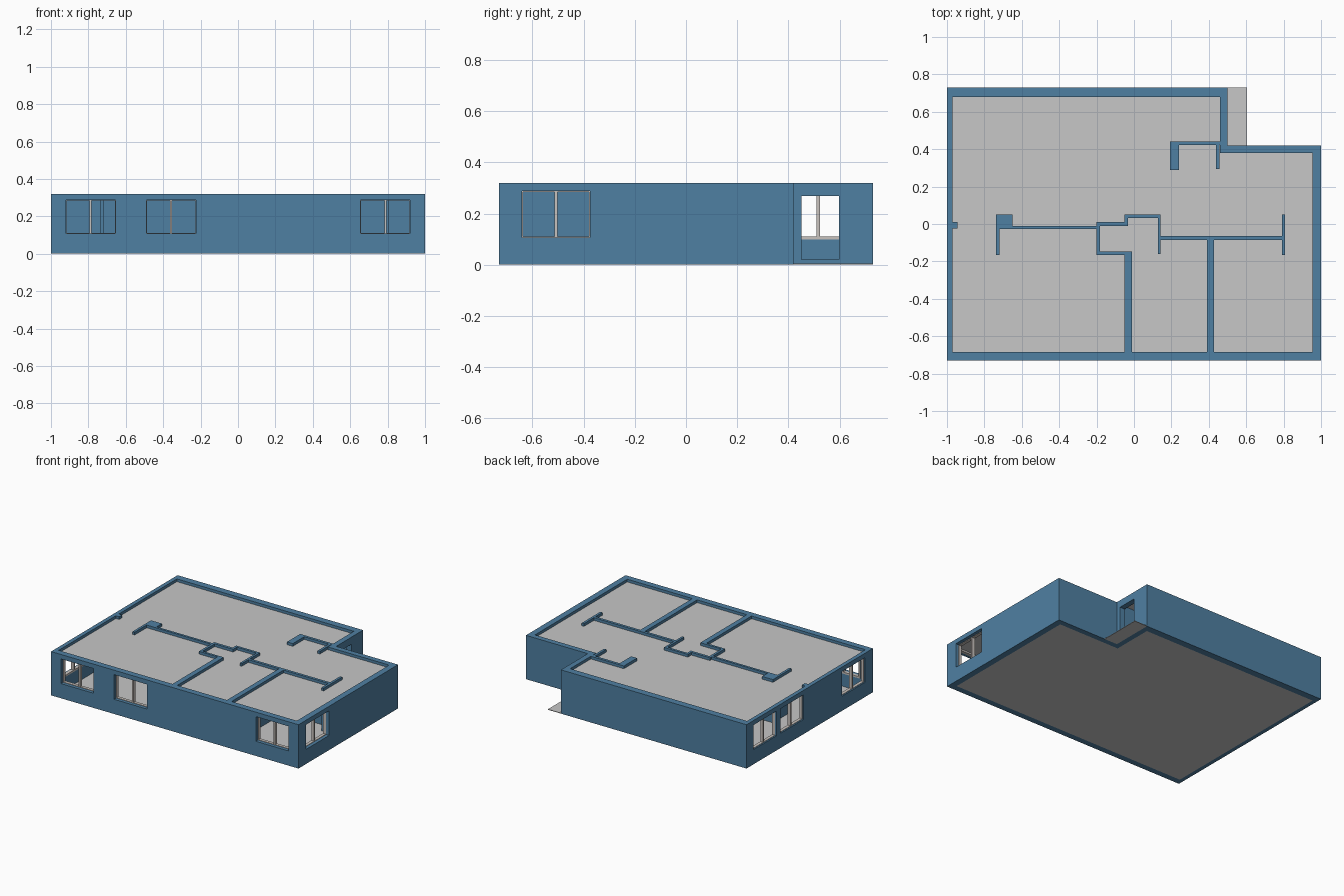
import bpy, bmesh

if "Cube" in bpy.data.objects:
    bpy.data.objects.remove(bpy.data.objects["Cube"])

H = 0.32          # wall height
CEIL = 0.30       # top of ceiling slab


def material(name, rgb):
    m = bpy.data.materials.new(name)
    m.diffuse_color = (*rgb, 1)
    m.use_nodes = True
    m.node_tree.nodes["Principled BSDF"].inputs["Base Color"].default_value = m.diffuse_color
    return m


BLUE = material("wall_blue", (0.078, 0.214, 0.361))
GREY = material("slab_grey", (0.57, 0.57, 0.57))
FRAME = material("frame_grey", (0.58, 0.54, 0.51))


def finish(name, bm, mat):
    bmesh.ops.recalc_face_normals(bm, faces=bm.faces)
    me = bpy.data.meshes.new(name)
    bm.to_mesh(me)
    bm.free()
    ob = bpy.data.objects.new(name, me)
    bpy.context.collection.objects.link(ob)
    me.materials.append(mat)
    return ob


def add_box(bm, x0, x1, y0, y1, z0, z1):
    vs = bmesh.ops.create_cube(bm, size=1)["verts"]
    for v in vs:
        v.co = (x1 if v.co.x > 0 else x0,
                y1 if v.co.y > 0 else y0,
                z1 if v.co.z > 0 else z0)


def boxes(name, items, mat):
    bm = bmesh.new()
    for b in items:
        add_box(bm, *b)
    return finish(name, bm, mat)


def slab(name, outline, z0, z1, mat):
    bm = bmesh.new()
    f = bm.faces.new([bm.verts.new((x, y, z0)) for x, y in outline])
    r = bmesh.ops.extrude_face_region(bm, geom=[f])
    for v in r["geom"]:
        if isinstance(v, bmesh.types.BMVert):
            v.co.z = z1
    return finish(name, bm, mat)


# L-shaped plan: outer and inner wall lines
outer = [(-1, -.73), (1, -.73), (1, .42), (.5, .42), (.5, .73), (-1, .73)]
inner = [(-.97, -.685), (.955, -.685), (.955, .38), (.46, .38), (.46, .68), (-.97, .68)]

# Outer wall ring
bm = bmesh.new()
rings = [[bm.verts.new((x, y, z)) for x, y in line]
         for line, z in ((outer, 0), (outer, H), (inner, H), (inner, 0))]
for k in range(4):
    a, b = rings[k], rings[(k + 1) % 4]
    for i in range(6):
        j = (i + 1) % 6
        bm.faces.new((a[i], a[j], b[j], b[i]))
walls = finish("outer_walls", bm, BLUE)

# Window openings: wall side and centre along that wall
WIN_W, Z0, Z1 = 0.265, 0.107, 0.287
windows = [("front", -.788), ("front", -.358), ("front", .788),
           ("right", -.508),
           ("left", -.508), ("left", .203), ("left", .517)]


def on_wall(side, u0, u1, d0, d1, z0, z1):
    """Box given along-wall range and depth range measured inwards."""
    if side == "front":
        return (u0, u1, -.73 + d0, -.73 + d1, z0, z1)
    if side == "right":
        return (1 - d1, 1 - d0, u0, u1, z0, z1)
    return (-1 + d0, -1 + d1, u0, u1, z0, z1)


cuts = [on_wall(s, c - WIN_W / 2, c + WIN_W / 2, -.05, .1, Z0, Z1) for s, c in windows]
cuts.append((.42, .55, .452, .597, .02, .268))      # balcony doorway
cutter = boxes("opening_cutter", cuts, BLUE)
cutter.hide_render = True
mod = walls.modifiers.new("openings", "BOOLEAN")
mod.operation = "DIFFERENCE"
mod.solver = "EXACT"
mod.object = cutter
bpy.context.view_layer.objects.active = walls
bpy.ops.object.modifier_apply(modifier=mod.name)
bpy.data.objects.remove(cutter)

# Window frames: rim plus one upright in the middle
for n, (s, c) in enumerate(windows):
    thick = .03 if s == "left" else .045
    d0, d1 = thick - .02, thick + .003
    a, b, o, i = c - WIN_W / 2, c + WIN_W / 2, .009, .003
    boxes(f"window_frame_{s}_{n + 1}", [
        on_wall(s, a - o, b + o, d0, d1, Z0 - o, Z0 + i),
        on_wall(s, a - o, b + o, d0, d1, Z1 - i, Z1 + o),
        on_wall(s, a - o, a + i, d0, d1, Z0 + i, Z1 - i),
        on_wall(s, b - i, b + o, d0, d1, Z0 + i, Z1 - i),
        on_wall(s, c - .006, c + .006, d0, d1, Z0 + i, Z1 - i)], FRAME)

# Inner partitions as plan rectangles (x0, x1, y0, y1)
plan = [
    (-.97, -.943, -.025, .01),                             # left stub
    (-.738, -.72, -.165, .05), (-.72, -.65, -.01, .05),    # left pillar
    (-.72, -.2, -.027, -.01),                              # long left partition
    (-.2, -.182, -.148, .01), (-.182, -.032, -.01, .01),   # stepped hall
    (-.05, -.032, .01, .05), (-.032, .127, .032, .05),
    (.127, .143, -.16, .05),
    (.143, .79, -.085, -.065), (.79, .808, -.165, .05),    # long right partition
    (-.2, -.05, -.165, -.148), (-.05, -.012, -.685, -.148),
    (.39, .428, -.685, -.085),                             # bedroom divider
    (.193, .46, .422, .442), (.193, .24, .29, .422),       # corner closet
    (.438, .456, .295, .422),
]
boxes("inner_walls", [(*p, .002, H) for p in plan], BLUE)

# Floor, ceiling and balcony slabs
slab("floor", inner, 0, .004, GREY)
slab("ceiling", inner, CEIL - .004, CEIL, GREY)
boxes("balcony_floor", [(.5, .605, .42, .73, 0, .004)], GREY)
